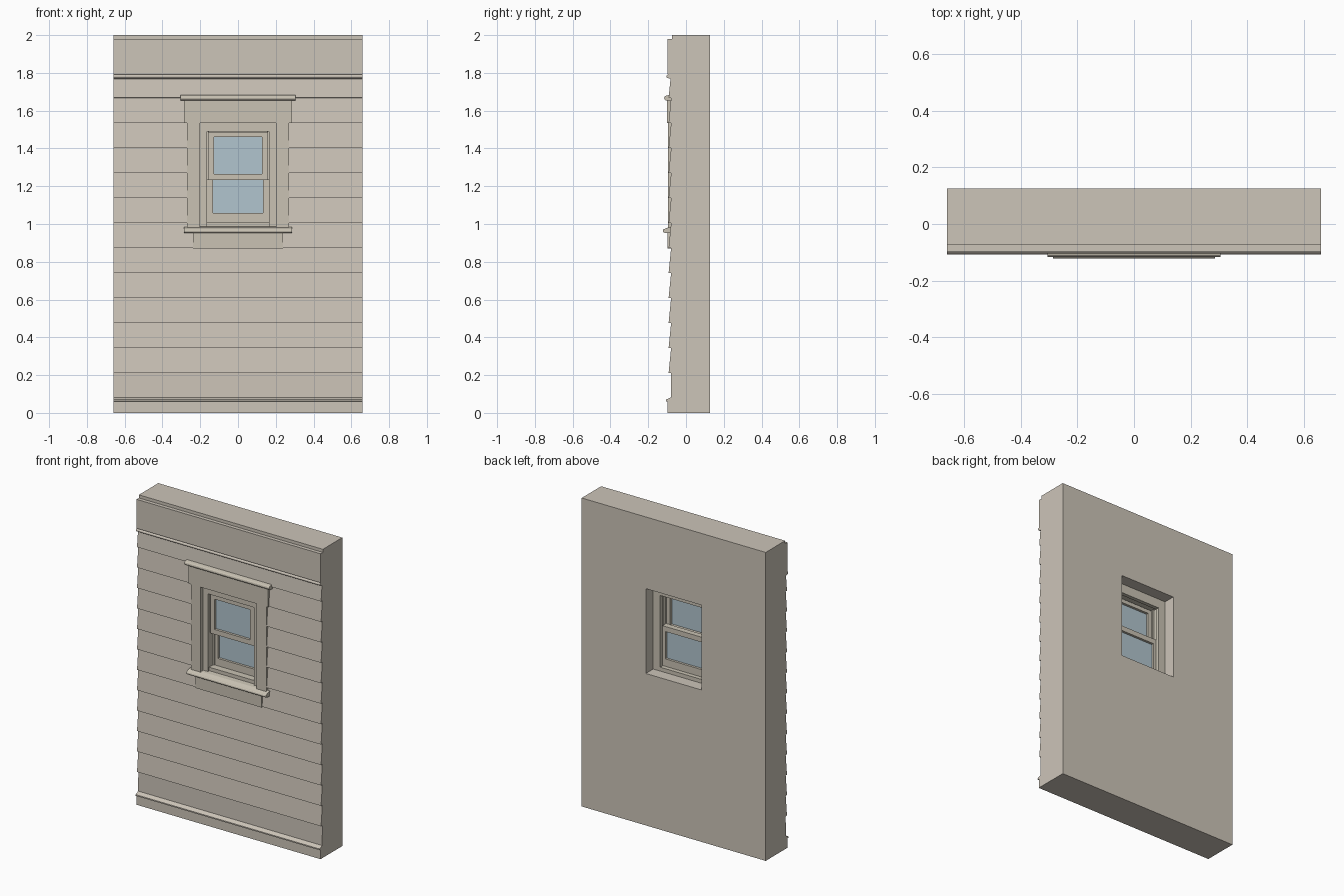
import bpy, bmesh, math

if "Cube" in bpy.data.objects:
    bpy.data.objects.remove(bpy.data.objects["Cube"])


def material(name, rgb):
    m = bpy.data.materials.new(name)
    m.diffuse_color = (*[(c / 255) ** 2.2 for c in rgb], 1)
    m.use_nodes = True
    m.node_tree.nodes["Principled BSDF"].inputs["Base Color"].default_value = m.diffuse_color
    return m


SIDING = material("beige siding", (203, 195, 183))
TRIM = material("warm beige trim", (200, 193, 178))
GLASS = material("pale blue glass", (176, 196, 205))


def extrude(name, profile, half, mat):
    """Extrude a (y, z) profile along x from -half to half."""
    bm = bmesh.new()
    a = [bm.verts.new((-half, y, z)) for y, z in profile]
    b = [bm.verts.new((half, y, z)) for y, z in profile]
    bm.faces.new(a)
    bm.faces.new(b[::-1])
    n = len(profile)
    for i in range(n):
        j = (i + 1) % n
        bm.faces.new((a[i], b[i], b[j], a[j]))
    bmesh.ops.recalc_face_normals(bm, faces=bm.faces)
    me = bpy.data.meshes.new(name)
    bm.to_mesh(me)
    bm.free()
    me.materials.append(mat)
    ob = bpy.data.objects.new(name, me)
    bpy.context.collection.objects.link(ob)
    return ob


def box(name, x0, x1, y0, y1, z0, z1, mat=TRIM):
    ob = extrude(name, [(y0, z0), (y1, z0), (y1, z1), (y0, z1)], (x1 - x0) / 2, mat)
    ob.location.x = (x0 + x1) / 2
    return ob


def pair(name, x0, x1, *rest):
    box("left_" + name, -x1, -x0, *rest)
    box("right_" + name, x0, x1, *rest)


def nose(y, z, r, steps=6):
    """Half-round bulge towards the front, from bottom to top."""
    return [(y - r * math.sin(math.pi * i / steps), z - r * math.cos(math.pi * i / steps))
            for i in range(steps + 1)]


def sash(name, w, inner, y0, y1, z0, g0, g1, z1):
    """Sash with two stiles, two rails and one pane."""
    pair(name + "_stile", inner, w, y0, y1, z0, z1)
    box(name + "_bottom_rail", -inner, inner, y0, y1, z0, g0)
    box(name + "_top_rail", -inner, inner, y0, y1, g1, z1)
    ym = (y0 + y1) / 2
    box(name + "_glass", -inner, inner, ym - .003, ym + .003, g0, g1, GLASS)


# Wall with skirt board, lapped siding, band moulding and frieze
HALF, BACK = .66, .126
prof = [(BACK, 0), (-.097, 0), (-.097, .06), (-.107, .062), (-.107, .07), (-.08, .082)]
laps = [.21 + .1325 * i for i in range(12)]
for z in laps:
    prof += [(-.079, z), (-.092, z + .001)]
prof += [(-.082, 1.768)] + nose(-.095, 1.782, .009) + [(-.097, 1.795), (-.097, 1.98), (-.073, 1.98), (-.073, 2), (BACK, 2)]
wall = extrude("wall", prof, HALF, SIDING)

# Window opening through the wall
cutter = box("opening_cutter", -.2, .2, -.3, .3, .985, 1.535)
cutter.hide_render = True
cutter.hide_viewport = True
cutter.display_type = 'WIRE'
mod = wall.modifiers.new("opening", 'BOOLEAN')
mod.object = cutter
mod.operation = 'DIFFERENCE'
mod.solver = 'EXACT'

# Outer casing
pair("casing", .2, .27, -.096, -.07, .98, 1.535)
box("head_casing", -.285, .285, -.1, -.07, 1.535, 1.655)
extrude("head_cap", [(-.07, 1.652)] + nose(-.103, 1.667, .013) + [(-.07, 1.688)], .305, TRIM)
extrude("sill", [(.05, .955), (-.09, .95)] + nose(-.112, .964, .0105) + [(-.09, .984), (.05, 1.0)], .2, TRIM)
extrude("sill_nose", [(-.07, .95)] + nose(-.112, .964, .0105) + [(-.09, .984), (-.07, .986)], .285, TRIM)
box("apron", -.237, .237, -.097, -.07, .87, .952)

# Jamb frame and sash stops
pair("jamb", .165, .2, -.072, .05, .985, 1.535)
box("head_jamb", -.165, .165, -.072, .05, 1.49, 1.535)
pair("stop", .154, .165, -.02, -.01, 1.0, 1.49)
pair("inner_stop", .15, .165, .025, .05, 1.0, 1.49)
box("head_inner_stop", -.15, .15, .025, .05, 1.475, 1.49)
box("inner_sill", -.165, .165, -.06, .05, .985, 1.01)

# Upper sash sits forward of the lower sash
sash("upper_sash", .155, .127, -.058, -.02, 1.232, 1.264, 1.46, 1.485)
pair("upper_track", .155, .165, -.05, -.02, 1.232, 1.49)
sash("lower_sash", .154, .133, -.015, .022, 1.01, 1.058, 1.235, 1.268)
